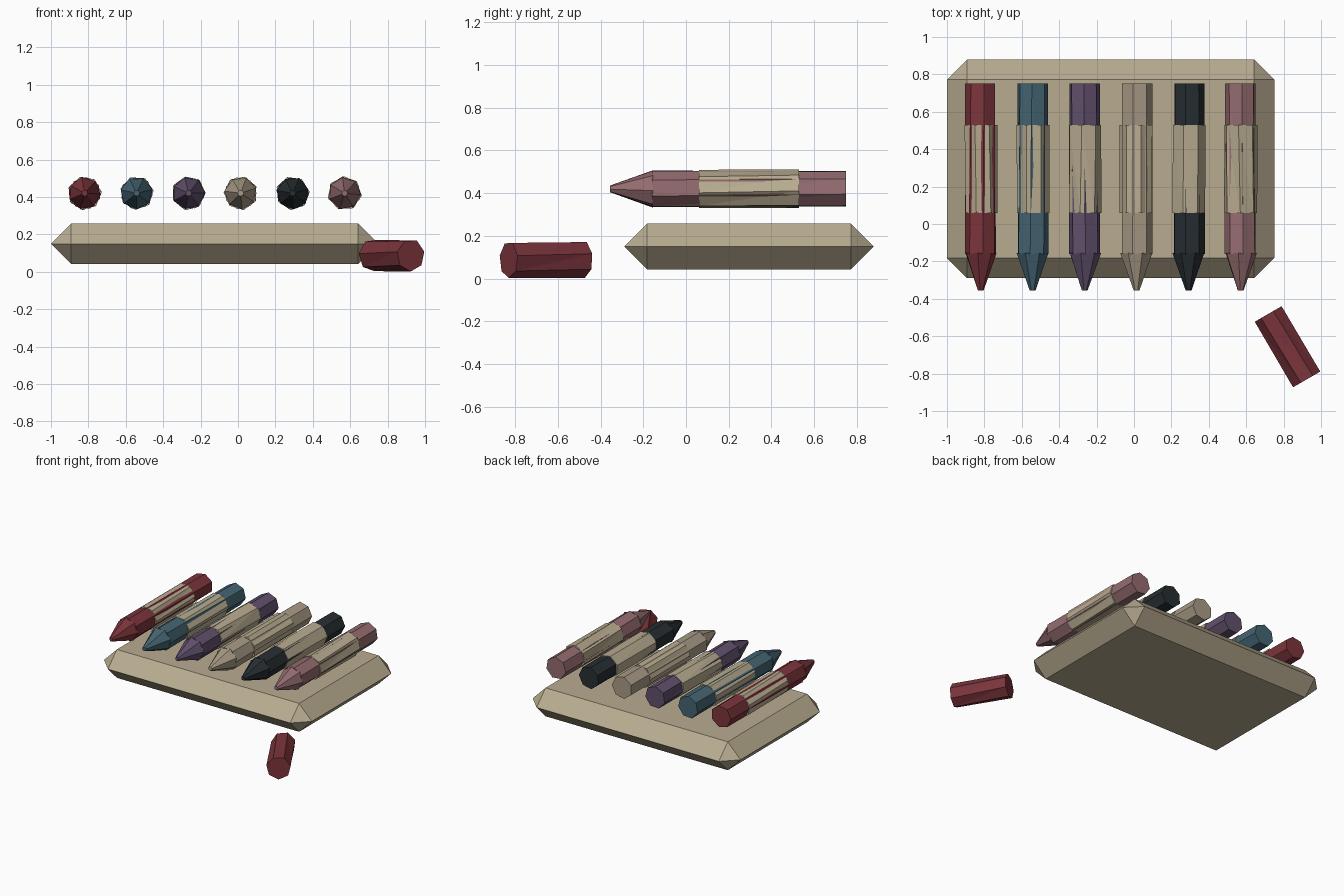
import bpy, bmesh, random
from math import sin, cos, pi, radians
from mathutils import Matrix

if "Cube" in bpy.data.objects:
    bpy.data.objects.remove(bpy.data.objects["Cube"])

random.seed(4)
SIDES = 7


def material(name, rgb):
    m = bpy.data.materials.new(name)
    m.diffuse_color = (*rgb, 1)
    m.use_nodes = True
    m.node_tree.nodes["Principled BSDF"].inputs["Base Color"].default_value = m.diffuse_color
    return m


def finish(name, bm, mat):
    bmesh.ops.recalc_face_normals(bm, faces=bm.faces)
    me = bpy.data.meshes.new(name)
    bm.to_mesh(me)
    bm.free()
    me.materials.append(mat)
    ob = bpy.data.objects.new(name, me)
    bpy.context.collection.objects.link(ob)
    return ob


def prism(name, y0, r0, y1, r1, mat, matrix, roll, twist=0.0):
    """Slightly uneven low-poly prism or cone along y."""
    bm = bmesh.new()
    rings = []
    for y, r, a0 in ((y0, r0, roll), (y1, r1, roll + twist)):
        ring = []
        for i in range(SIDES):
            a = a0 + 2 * pi * i / SIDES
            rr = r * random.uniform(0.98, 1.02)
            ring.append(bm.verts.new((rr * cos(a), y, rr * sin(a))))
        rings.append(ring)
        bm.faces.new(ring)
    a, b = rings
    for i in range(SIDES):
        j = (i + 1) % SIDES
        bm.faces.new((a[i], a[j], b[j]))
        bm.faces.new((a[i], b[j], b[i]))
    bm.transform(matrix)
    return finish(name, bm, mat)


beige = material("beige", (0.48, 0.41, 0.28))
colours = {
    "red": (0.20, 0.035, 0.045),
    "teal": (0.06, 0.13, 0.17),
    "purple": (0.12, 0.08, 0.15),
    "tan": (0.40, 0.33, 0.24),
    "black": (0.02, 0.028, 0.032),
    "pink": (0.30, 0.15, 0.16),
}
mats = {n: material(n, c) for n, c in colours.items()}

# Box with fully chamfered edges
bm = bmesh.new()
bmesh.ops.create_cube(bm, size=1)
bm.transform(Matrix.Translation((-0.125, 0.295, 0.15)) @ Matrix.Diagonal((1.75, 1.17, 0.216, 1)))
bmesh.ops.bevel(bm, geom=bm.edges[:], offset=0.1078, segments=1, affect='EDGES')
bmesh.ops.remove_doubles(bm, verts=bm.verts, dist=0.002)
finish("box", bm, beige)

# Row of crayons: body, paper wrapper, blunt tip
for i, (n, mat) in enumerate(mats.items()):
    at = Matrix.Translation((-0.82 + 0.278 * i, 0, 0.42))
    roll = pi / 2 + random.uniform(-0.25, 0.25)
    prism(n + "_crayon_body", -0.16, 0.086, 0.75, 0.084, mat, at, roll, random.uniform(-0.12, 0.12))
    prism(n + "_crayon_wrapper", 0.06, 0.09, 0.53, 0.09, beige, at,
          roll + random.uniform(0.1, 0.45), random.uniform(-0.15, 0.15))
    prism(n + "_crayon_tip", -0.355, 0.016, -0.155, 0.087, mat, at, roll + 0.3)

# Loose crayon stub lying in front
at = Matrix.Translation((0.822, -0.655, 0.088)) @ Matrix.Rotation(radians(30), 4, 'Z')
prism("loose_stub", -0.203, 0.086, 0.203, 0.086, mats["red"], at, -pi / 2, 0.12)
